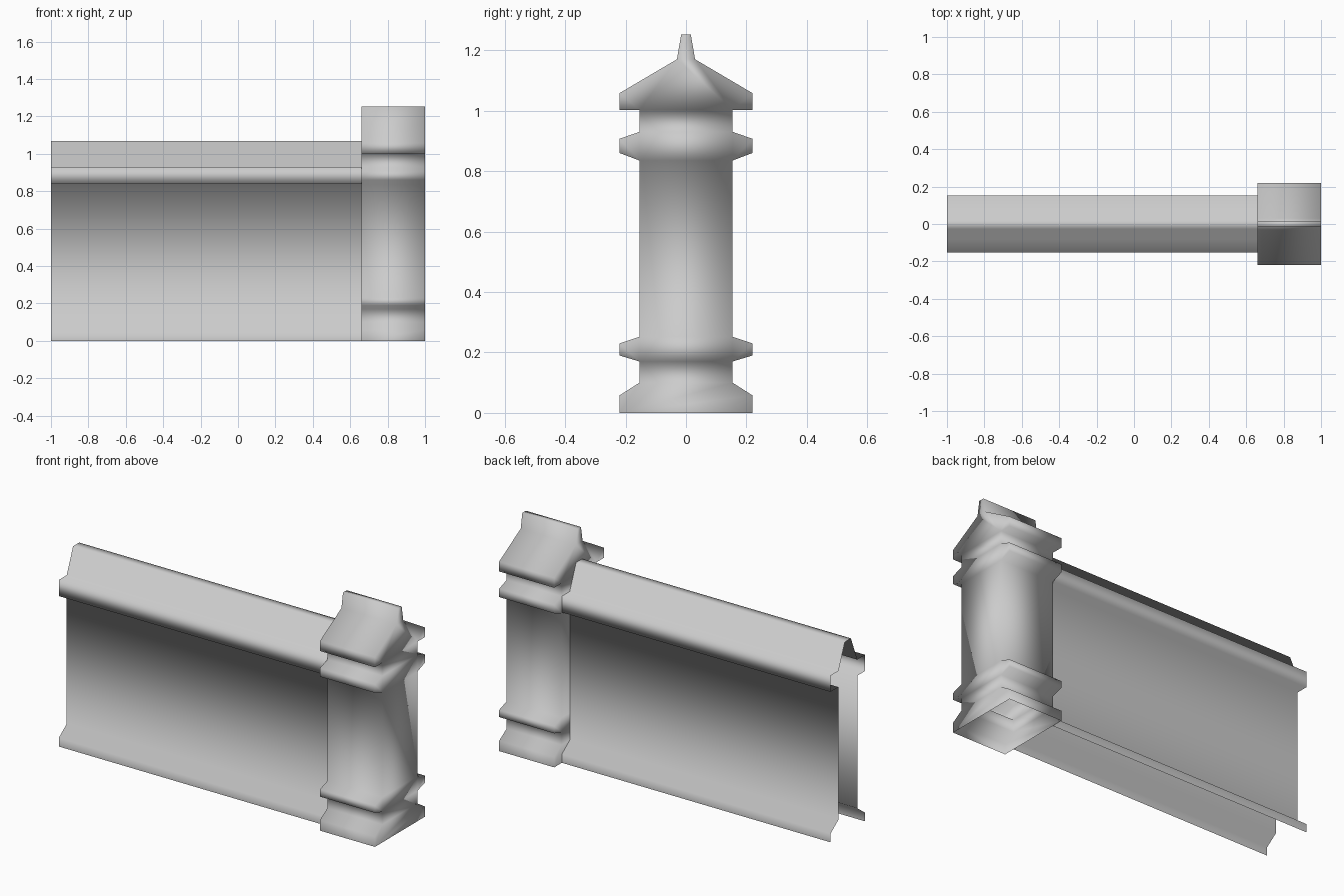
import bpy, bmesh

if "Cube" in bpy.data.objects:
    bpy.data.objects.remove(bpy.data.objects["Cube"])


def extrude_profile(name, half, x0, x1, capped):
    """Mirror a half profile (y, z) and sweep it along x; the underside stays open."""
    outline = [(-y, z) for y, z in half] + [(y, z) for y, z in reversed(half)]
    bm = bmesh.new()
    a = [bm.verts.new((x0, y, z)) for y, z in outline]
    b = [bm.verts.new((x1, y, z)) for y, z in outline]
    for i in range(len(outline) - 1):
        bm.faces.new((a[i], b[i], b[i + 1], a[i + 1]))
    if capped:
        bm.faces.new(a)
        bm.faces.new(b[::-1])
    bmesh.ops.recalc_face_normals(bm, faces=bm.faces)
    # make sure the shell faces outward (flat top points up)
    bm.normal_update()
    top = max(bm.faces, key=lambda f: min(v.co.z for v in f.verts))
    if top.normal.z < 0:
        bmesh.ops.reverse_faces(bm, faces=bm.faces[:])
    for f in bm.faces:
        f.smooth = True
    mesh = bpy.data.meshes.new(name)
    bm.to_mesh(mesh)
    bm.free()
    obj = bpy.data.objects.new(name, mesh)
    bpy.context.collection.objects.link(obj)
    return obj


# wall: flared foot, thin body, overhanging coping; open at its ends
wall_half = [(.153, 0), (.153, .048), (.083, .10), (.083, .84), (.153, .84),
             (.153, .93), (.083, .93), (.027, 1.07)]
extrude_profile("wall", wall_half, -1.0, .66, False)

# end post: flared base, two bands, pitched cap with a raised ridge
post_half = [(.22, 0), (.22, .058), (.154, .10), (.154, .17), (.22, .19),
             (.22, .23), (.154, .252), (.154, .835), (.22, .86), (.22, .907),
             (.154, .93), (.154, 1.003), (.22, 1.003), (.22, 1.058),
             (.03, 1.17), (.016, 1.252)]
extrude_profile("end_post", post_half, .66, 1.0, True)
